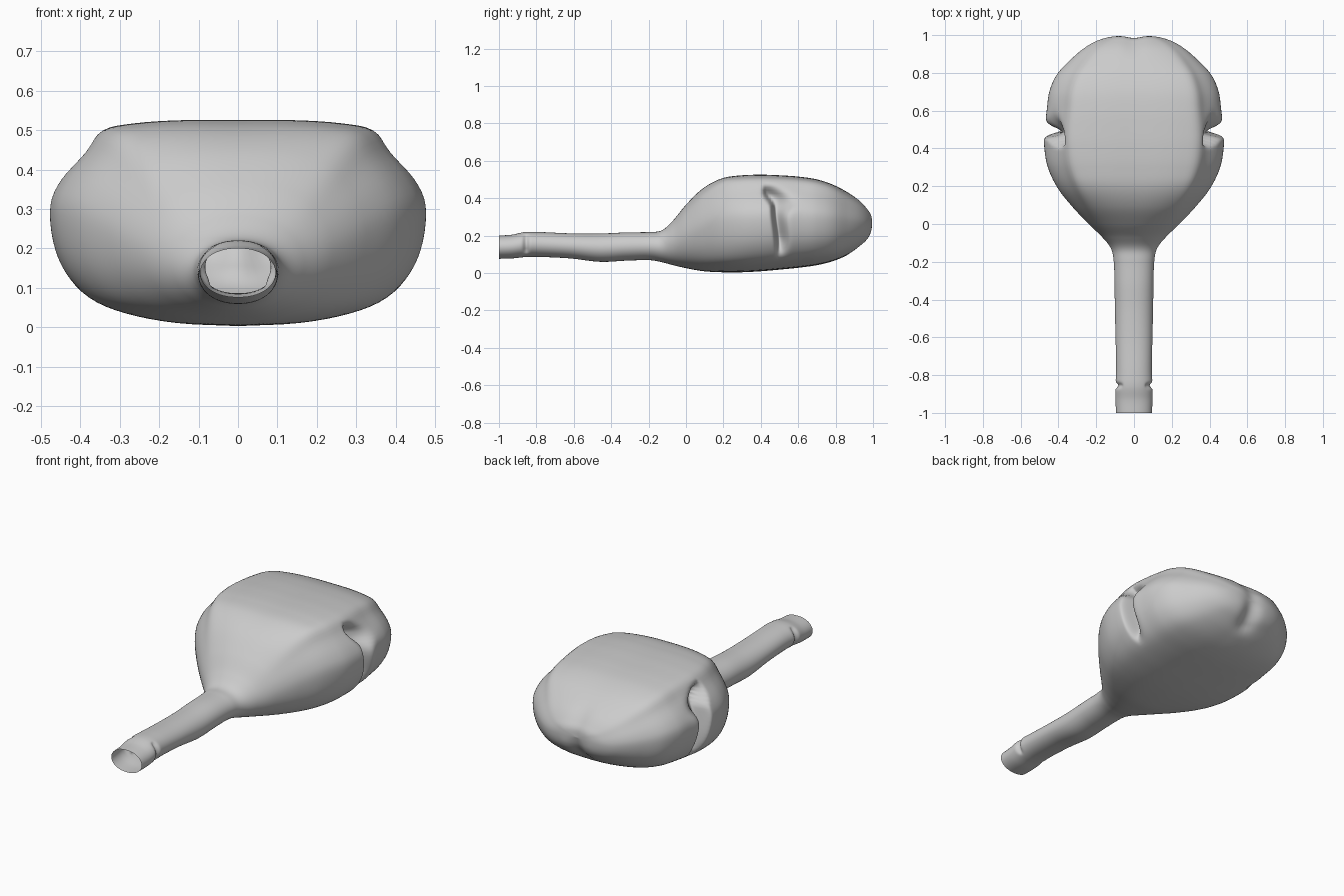
import bpy, bmesh, math
from mathutils import Vector

if "Cube" in bpy.data.objects:
    bpy.data.objects.remove(bpy.data.objects["Cube"])

# Stations along the body: y, half width, bottom z, top z
STATIONS = [
    (-1.00, .095, .076, .200), (-.93, .098, .078, .205), (-.86, .099, .085, .219),
    (-.78, .095, .086, .219), (-.62, .097, .078, .212), (-.46, .101, .060, .211),
    (-.32, .103, .066, .217), (-.20, .107, .069, .219), (-.13, .122, .058, .228),
    (-.07, .168, .042, .280), (.00, .240, .026, .365), (.09, .325, .010, .452),
    (.19, .403, .004, .505), (.30, .455, .004, .522), (.41, .474, .010, .525),
    (.50, .473, .018, .522), (.60, .461, .028, .515), (.70, .447, .042, .500),
    (.79, .408, .065, .470), (.87, .335, .100, .428), (.93, .265, .140, .387),
    (.97, .195, .175, .345), (.992, .115, .215, .312), (1.0, 0, .268, .268)]

# Half section of the head (x, z normalised), from top centre to bottom centre
HEAD = [(0, 1), (.30, 1), (.55, .985), (.72, .95), (.82, .84), (.94, .71), (1, .58),
        (.985, .40), (.92, .25), (.80, .13), (.62, .06), (.35, .015), (0, 0)]
SEG = 48      # steps per half section
STEP = 12     # rings between stations


def spline(points, t):
    """Catmull-Rom point at index t."""
    n = len(points) - 1
    i = min(int(t), n - 1)
    f = t - i
    b, c = points[i], points[i + 1]
    a = points[i - 1] if i > 0 else [2 * p - q for p, q in zip(b, c)]
    d = points[i + 2] if i + 2 <= n else [2 * q - p for p, q in zip(b, c)]
    return [.5 * (2 * q + (r - p) * f + (2 * p - 5 * q + 4 * r - s) * f * f
                  + (3 * q - p - 3 * r + s) * f ** 3) for p, q, r, s in zip(a, b, c, d)]


def smooth(a, b, v):
    t = max(0, min(1, (v - a) / (b - a)))
    return t * t * (3 - 2 * t)


def bell(v, s):
    return math.exp(-(v / s) ** 2)


def fold(x, y, z):
    """Press the side folds, neck pinch and rear cleft into the surface."""
    side = 1 if x > 0 else -1
    ax = abs(x)
    # side fold, curling forward at its upper end
    off = y - (.50 - .02 * smooth(.15, .35, z) - .05 * smooth(.35, .44, z))
    width = .018 if off < 0 else .035 + .05 * bell(z - .40, .06)
    depth = .095 * smooth(.07, .20, z) * (1 - smooth(.40, .48, z)) * smooth(.25, .36, ax)
    ax -= depth * bell(off, width)
    # pinch at the wrist
    ax -= .016 * bell(y + .855, .014) * smooth(.05, .085, ax) * smooth(.09, .13, z)
    # rear cleft
    if y > .8:
        y -= (.012 + .02 * bell(z - .17, .07)) * bell(x, .05) * smooth(.85, .95, y)
    return Vector((side * ax, y, z))


# Rings of the hollow body, denser around the side fold
params = []
for i in range(len(STATIONS) - 1):
    n = 24 if .38 < STATIONS[i][0] < .55 else STEP
    params += [i + k / n for k in range(n)]

bm = bmesh.new()
rings = []
for t in params:
    y, w, zb, zt = spline(STATIONS, t)
    blend = smooth(-.10, .25, y) * (1 - .6 * smooth(.75, 1, y))
    ring = []
    for k in range(2 * SEG):
        j = k if k <= SEG else 2 * SEG - k
        sign = 1 if k <= SEG else -1
        a = math.pi * j / SEG
        hx, hz = spline(HEAD, 12 * j / SEG)
        # neck section: rounded and slightly flattened
        ex = math.sin(a) ** .9 if 0 < j < SEG else 0
        ez = .5 + .5 * math.cos(a)
        x = w * (ex + (hx - ex) * blend)
        z = zb + (zt - zb) * (ez + (hz - ez) * blend)
        ring.append(bm.verts.new(fold(sign * x, y, z)))
    rings.append(ring)

for r0, r1 in zip(rings, rings[1:]):
    for k in range(2 * SEG):
        m = (k + 1) % (2 * SEG)
        bm.faces.new((r0[k], r0[m], r1[m], r1[k]))

# Close the rear end; the front end stays open
tip = bm.verts.new(fold(0, 1.0, .268))
for k in range(2 * SEG):
    bm.faces.new((rings[-1][k], rings[-1][(k + 1) % (2 * SEG)], tip))

bmesh.ops.recalc_face_normals(bm, faces=bm.faces)
mesh = bpy.data.meshes.new("hollow_body")
bm.to_mesh(mesh)
bm.free()
body = bpy.data.objects.new("hollow_body", mesh)
bpy.context.collection.objects.link(body)
mesh.polygons.foreach_set("use_smooth", [True] * len(mesh.polygons))
